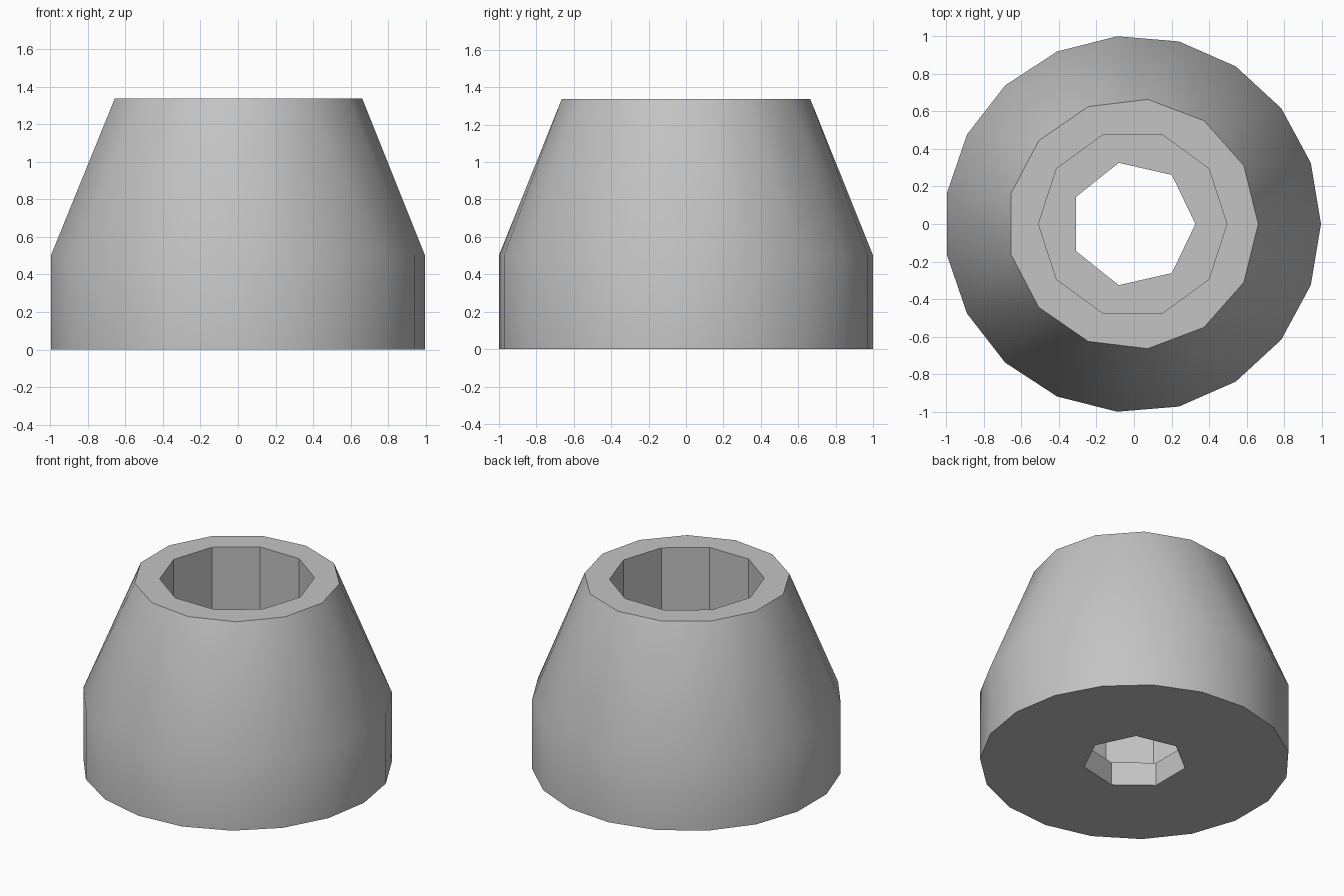
import bpy
import bmesh
import math

cube = bpy.data.objects.get("Cube")
if cube:
    bpy.data.objects.remove(cube, do_unlink=True)

UNIT = 2 / 11.96          # one design unit
SHIFT = -0.007            # centres the odd-sided base on x = 0
BASE, SHOULDER, TOP, FLOOR = 0, 3 * UNIT, 8 * UNIT, UNIT

bm = bmesh.new()


def ring(sides, radius, z):
    """Regular polygon of vertices with one corner towards +x."""
    step = 2 * math.pi / sides
    return [bm.verts.new((radius * UNIT * math.cos(i * step) + SHIFT,
                          radius * UNIT * math.sin(i * step), z))
            for i in range(sides)]


def loop_edges(verts):
    pairs = zip(verts, verts[1:] + verts[:1])
    return [bm.edges.get(p) or bm.edges.new(p) for p in pairs]


def wall(lower, upper):
    """Upright walls between two rings of equal side count."""
    for i in range(len(lower)):
        j = (i + 1) % len(lower)
        bm.faces.new((lower[i], lower[j], upper[j], upper[i]))


def annulus(outer, inner):
    """Flat face between two rings."""
    bmesh.ops.triangle_fill(bm, edges=loop_edges(outer) + loop_edges(inner),
                            use_beauty=True)


# Outer body: straight base blended into a narrower rim
foot = ring(19, 6, BASE)
shoulder = ring(19, 6, SHOULDER)
rim = ring(13, 4, TOP)
bmesh.ops.convex_hull(bm, input=foot + shoulder + rim)
caps = [f for f in bm.faces if len({round(v.co.z, 4) for v in f.verts}) == 1]
bmesh.ops.delete(bm, geom=caps, context="FACES_ONLY")
loose = [e for e in bm.edges if not e.link_faces]
bmesh.ops.delete(bm, geom=loose, context="EDGES")

# Wide upper socket
socket_top = ring(10, 3, TOP)
socket_floor = ring(10, 3, FLOOR)
wall(socket_floor, socket_top)

# Narrow hole through the floor
hole_top = ring(7, 2, FLOOR)
hole_bottom = ring(7, 2, BASE)
wall(hole_bottom, hole_top)

# Flat rim, socket floor and underside
annulus(rim, socket_top)
annulus(socket_floor, hole_top)
annulus(foot, hole_bottom)

bmesh.ops.recalc_face_normals(bm, faces=bm.faces[:])
bmesh.ops.dissolve_limit(bm, angle_limit=0.002, verts=bm.verts[:],
                         edges=bm.edges[:])
mesh = bpy.data.meshes.new("tapered_socket")
bm.to_mesh(mesh)
bm.free()

# Plain grey
grey = bpy.data.materials.new("plain grey")
grey.use_nodes = True
colour = (0.55, 0.55, 0.55, 1)
grey.diffuse_color = colour
grey.node_tree.nodes["Principled BSDF"].inputs["Base Color"].default_value = colour
mesh.materials.append(grey)

body = bpy.data.objects.new("tapered_socket", mesh)
bpy.context.collection.objects.link(body)
bpy.ops.object.select_all(action="DESELECT")
body.select_set(True)
bpy.context.view_layer.objects.active = body
bpy.ops.object.shade_smooth_by_angle(angle=math.radians(30))
